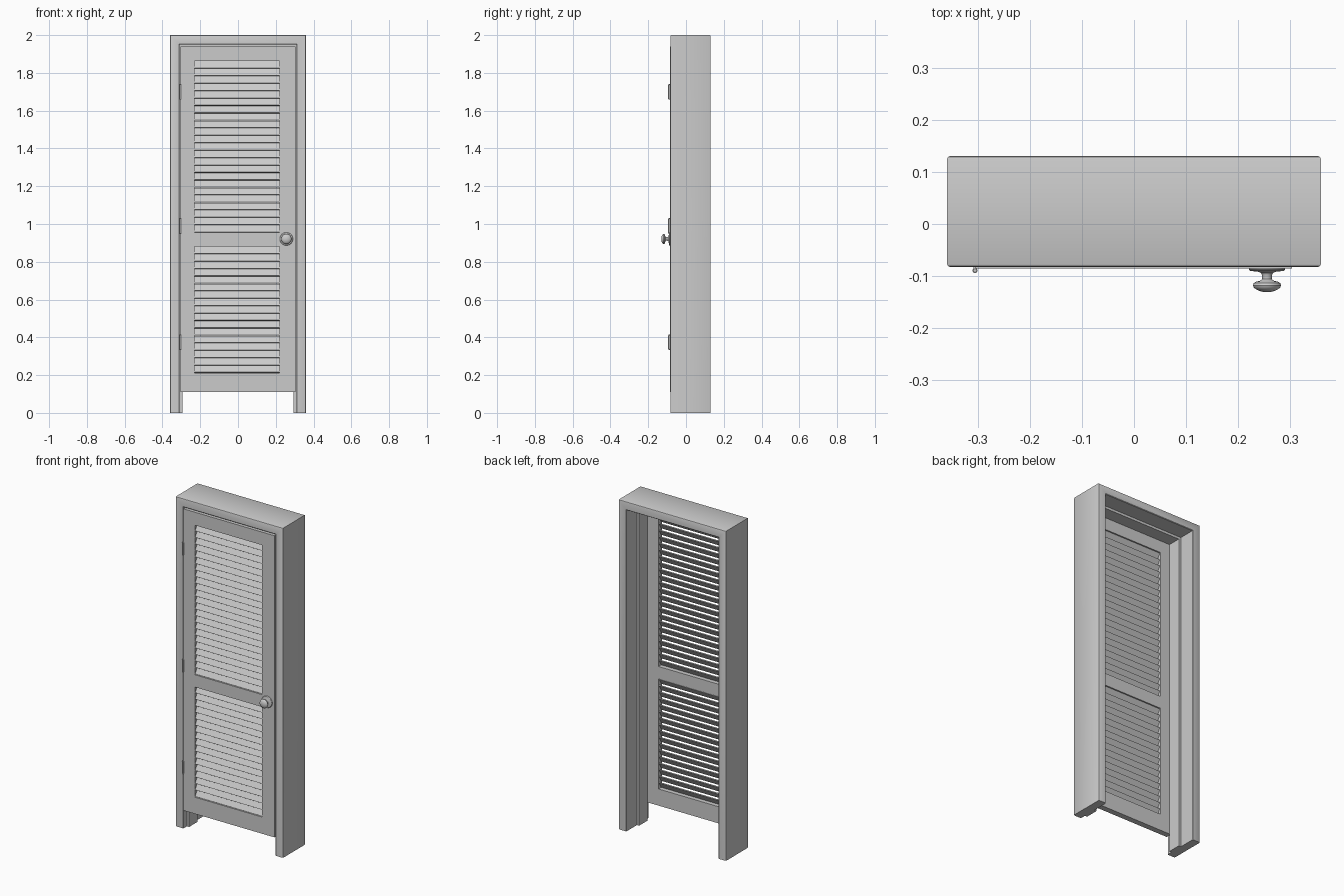
import bpy, bmesh, math
from mathutils import Matrix

if "Cube" in bpy.data.objects:
    bpy.data.objects.remove(bpy.data.objects["Cube"])

def make_object(name, bm, smooth=False):
    bmesh.ops.recalc_face_normals(bm, faces=bm.faces[:])
    mesh = bpy.data.meshes.new(name)
    bm.to_mesh(mesh)
    bm.free()
    ob = bpy.data.objects.new(name, mesh)
    bpy.context.collection.objects.link(ob)
    if smooth:
        bpy.ops.object.select_all(action='DESELECT')
        ob.select_set(True)
        bpy.context.view_layer.objects.active = ob
        bpy.ops.object.shade_smooth_by_angle(angle=math.radians(35))
    return ob

def add_box(bm, x0, x1, y0, y1, z0, z1):
    m = Matrix.Translation(((x0 + x1) / 2, (y0 + y1) / 2, (z0 + z1) / 2))
    m = m @ Matrix.Diagonal((x1 - x0, y1 - y0, z1 - z0, 1))
    bmesh.ops.create_cube(bm, size=1, matrix=m)

def lathe(bm, profile, x, z, steps=32):
    # profile of (radius, y) turned about a y-axis line through (x, z)
    rings = [[bm.verts.new((x + r * math.cos(2 * math.pi * i / steps), y,
                            z + r * math.sin(2 * math.pi * i / steps)))
              for i in range(steps)] for r, y in profile]
    for a, b in zip(rings, rings[1:]):
        for i in range(steps):
            j = (i + 1) % steps
            bm.faces.new((a[i], a[j], b[j], b[i]))
    bm.faces.new(rings[0])
    bm.faces.new(rings[-1])

# Door frame: rebated jamb profile (inward offset, y) swept with mitred corners
W, H, F, B = 0.36, 2.0, -0.083, 0.131
profile = [(0, F + .006), (.002, F + .002), (.006, F), (.048, F), (.051, F + .003),
           (.051, -.049), (.066, -.049), (.066, .03), (.051, .03),
           (.051, B - .003), (.048, B), (.006, B), (.002, B - .002), (0, B - .006)]
bm = bmesh.new()
stations = [lambda d: (-W + d, 0), lambda d: (-W + d, H - d),
            lambda d: (W - d, H - d), lambda d: (W - d, 0)]
loops = []
for place in stations:
    loop = []
    for d, y in profile:
        x, z = place(d)
        loop.append(bm.verts.new((x, y, z)))
    loops.append(loop)
n = len(profile)
for a, b in zip(loops, loops[1:]):
    for i in range(n):
        j = (i + 1) % n
        bm.faces.new((a[i], a[j], b[j], b[i]))
bm.faces.new(loops[0])
bm.faces.new(loops[-1])
make_object("door_frame", bm, smooth=True)

# Door panel: one sheet with two openings, thickened
DF, DB = -0.086, -0.051
xs = [-.305, -.23, .22, .304]
zs = [.111, .212, .88, .955, 1.862, 1.941]
bm = bmesh.new()
grid = [[bm.verts.new((x, DF, z)) for x in xs] for z in zs]
for r in range(5):
    for c in range(3):
        if c == 1 and r in (1, 3):
            continue
        bm.faces.new((grid[r][c], grid[r][c + 1], grid[r + 1][c + 1], grid[r + 1][c]))
res = bmesh.ops.extrude_face_region(bm, geom=bm.faces[:], use_keep_orig=True)
for v in res["geom"]:
    if isinstance(v, bmesh.types.BMVert):
        v.co.y = DB
make_object("door_panel", bm)

# Louvre slats, low at the front and high at the back
def louvres(name, z0, z1, count):
    bm = bmesh.new()
    pitch = (z1 - z0) / count
    for i in range(count):
        m = (Matrix.Translation((-.005, (DF + DB) / 2, z0 + pitch * (i + .5)))
             @ Matrix.Rotation(math.radians(-32), 4, 'X')
             @ Matrix.Diagonal((.454, .006, .042, 1)))
        bmesh.ops.create_cube(bm, size=1, matrix=m)
    make_object(name, bm)

louvres("upper_slats", zs[3], zs[4], 23)
louvres("lower_slats", zs[1], zs[2], 17)

# Hinges: barrel with end tips and leaves folded into the gap
for i, z in enumerate((.374, .99, 1.70)):
    bm = bmesh.new()
    for r, h in ((.005, .074), (.0035, .084)):
        bmesh.ops.create_cone(bm, cap_ends=True, segments=16, radius1=r, radius2=r,
                              depth=h, matrix=Matrix.Translation((-.306, -.0895, z)))
    add_box(bm, -.309, -.3045, -.088, -.053, z - .037, z + .037)
    make_object(f"hinge_{i + 1}", bm, smooth=True)

# Knob with round backplate
bm = bmesh.new()
knob = [(.035, -.085), (.035, -.088), (.032, -.0905), (.018, -.0915), (.012, -.094),
        (.0095, -.098), (.0095, -.106), (.013, -.109), (.021, -.111), (.0255, -.114),
        (.027, -.118), (.0255, -.122), (.021, -.126), (.014, -.129), (.006, -.131)]
lathe(bm, knob, .256, .921)
make_object("door_knob", bm, smooth=True)
